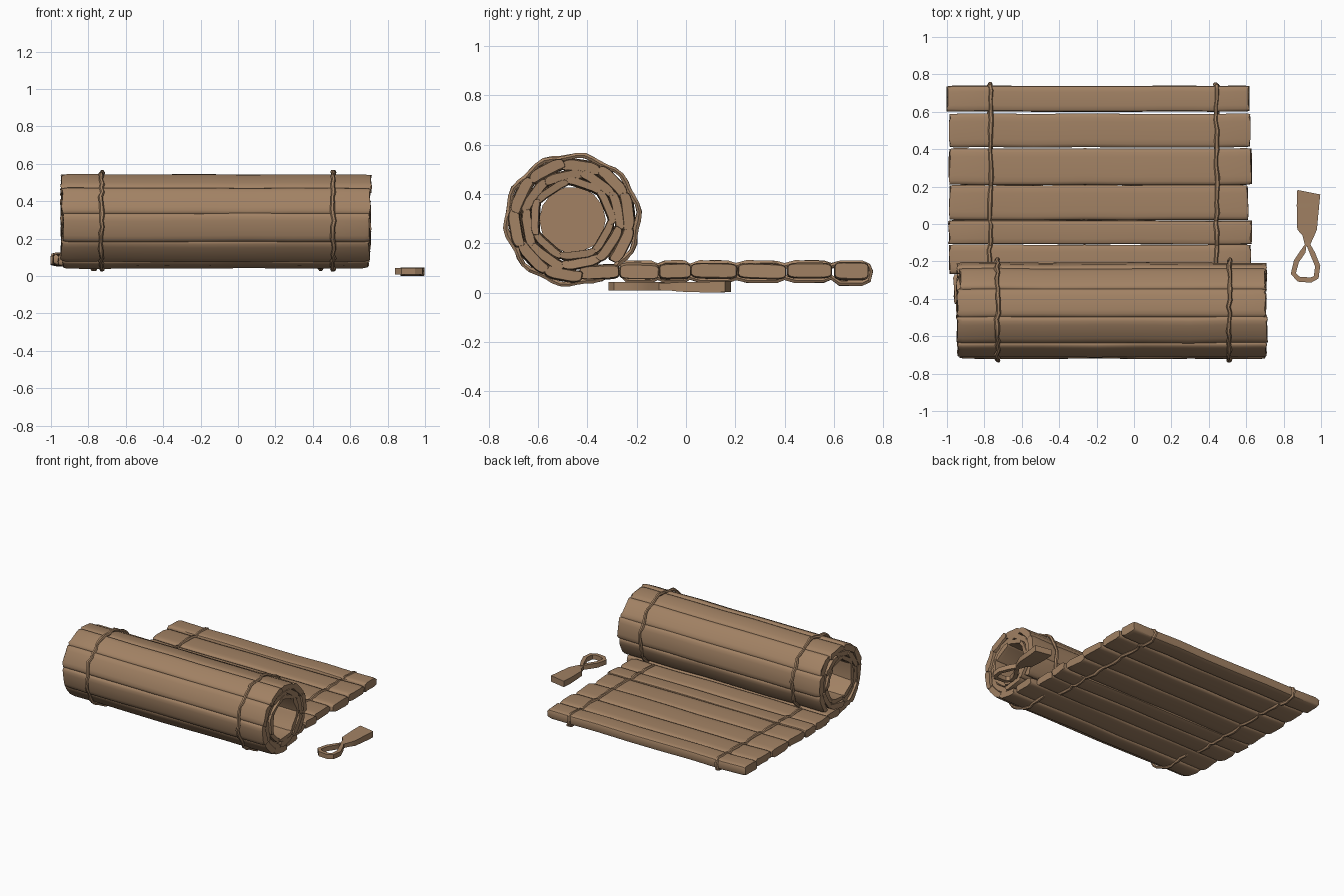
import bpy, bmesh, math, random
from mathutils import Vector

if "Cube" in bpy.data.objects:
    bpy.data.objects.remove(bpy.data.objects["Cube"])

random.seed(4)
wood = bpy.data.materials.new("brown bamboo")
wood.diffuse_color = (0.36, 0.222, 0.127, 1)
wood.use_nodes = True
wood.node_tree.nodes["Principled BSDF"].inputs["Base Color"].default_value = wood.diffuse_color


def finish(bm, name, angle=38):
    bmesh.ops.recalc_face_normals(bm, faces=bm.faces)
    me = bpy.data.meshes.new(name)
    bm.to_mesh(me)
    bm.free()
    ob = bpy.data.objects.new(name, me)
    bpy.context.collection.objects.link(ob)
    me.materials.append(wood)
    bpy.ops.object.select_all(action='DESELECT')
    ob.select_set(True)
    bpy.context.view_layer.objects.active = ob
    bpy.ops.object.shade_smooth_by_angle(angle=math.radians(angle))
    return ob


def skin(bm, rings, closed=False):
    """Bridge rings of points into a tube, capped unless it is closed."""
    vr = [[bm.verts.new(p) for p in r] for r in rings]
    n = len(vr[0])
    pairs = list(zip(vr, vr[1:])) + ([(vr[-1], vr[0])] if closed else [])
    for a, b in pairs:
        for i in range(n):
            bm.faces.new((a[i], a[(i + 1) % n], b[(i + 1) % n], b[i]))
    if not closed:
        bm.faces.new(vr[0][::-1])
        bm.faces.new(vr[-1])


def slat(bm, y, z, tilt, width, thick, x0, x1, bend=0.0):
    """Worn bamboo slat along x; tilt turns its section, bend arches it outward."""
    x0 += random.uniform(-.008, .008)
    x1 += random.uniform(-.01, .01)
    knot = random.uniform(-.3, .1)
    sec = []
    for i in range(16):
        a = 2 * math.pi * (i + .5) / 16
        c, s = math.cos(a), math.sin(a)
        sec.append((math.copysign(abs(c) ** .4, c) * width / 2,
                    math.copysign(abs(s) ** .4, s) * thick / 2))
    k = max(abs(u) for u, v in sec) * 2 / width
    jag = [random.uniform(0, .012) for _ in sec]
    rings = []
    for t in (0, .02, .12, .28, .45, .6, .75, .88, .98, 1):
        x = x0 + (x1 - x0) * t
        end = t in (0, 1)
        f = (.85 if end else 1) + .05 * math.exp(-((x - knot) / .04) ** 2)
        dy, dz = random.uniform(-.002, .002), random.uniform(-.003, .003)
        ring = []
        for (u, v), j in zip(sec, jag):
            w = v * f + bend * (1 - (2 * u / width) ** 2) + dz
            u2 = u / k * (.97 if end else 1) + dy
            px = x + (j if t == 0 else -j if t == 1 else 0)
            ring.append(Vector((px, y + u2 * math.cos(tilt) - w * math.sin(tilt),
                                z + u2 * math.sin(tilt) + w * math.cos(tilt))))
        rings.append(ring)
    skin(bm, rings)


def cord(bm, pts, x, rad=.012):
    """Uneven cord looped through points in the yz plane."""
    pts = [Vector((x + random.uniform(-.007, .007), p[0], p[1])) for p in pts]
    rings = []
    for i, p in enumerate(pts):
        d = (pts[(i + 1) % len(pts)] - pts[i - 1]).normalized()
        side = Vector((1, 0, 0))
        up = d.cross(side).normalized()
        r = rad * random.uniform(.8, 1.2)
        rings.append([p + (side * math.cos(a) + up * math.sin(a)) * r
                      for a in [j * math.pi / 3 for j in range(6)]])
    skin(bm, rings, closed=True)


# Unrolled mat: one slat between each pair of edges
edges = [.743, .595, .405, .208, .02, -.11, -.27]
bm = bmesh.new()
for i, (a, b) in enumerate(zip(edges, edges[1:])):
    slat(bm, (a + b) / 2, .087, random.uniform(-.03, .03), a - b - (.01 if i < 2 else .002),
         .074 if i == 0 else .064, -.998 if i == 0 else -.988, .622)
# Slat leading under the roll
slat(bm, -.35, .083, .05, .16, .058, -.965, .68)
finish(bm, "flat_slats")

# Rolled layers: mid radius, slat count, slats built, thickness, turn offset
CY, CZ, SZ = -.46, .295, .97
for name, r, n, built, th, off in (("outer_roll", .222, 10, 9, .05, -.16),
                                   ("middle_roll", .179, 8, 8, .042, .2),
                                   ("inner_roll", .143, 7, 7, .034, .15)):
    bm = bmesh.new()
    for k in range(built):
        a = -math.pi / 2 - math.tau * k / n + off
        rr = r + random.uniform(-.003, .003)
        w = 2 * (r + th * .3) * math.tan(math.pi / n)
        slat(bm, CY + rr * math.cos(a), CZ + SZ * rr * math.sin(a),
             a - math.pi / 2 + random.uniform(-.04, .04), w, th, -.945, .706, bend=.01)
    finish(bm, name)

# Disc closing the hollow of the roll
bm = bmesh.new()
skin(bm, [[Vector((x, CY + .135 * math.cos(i * math.tau / 14), CZ + .135 * math.sin(i * math.tau / 14)))
           for i in range(14)] for x in (-.13, -.11)])
finish(bm, "roll_core")

# Cords round the roll
bm = bmesh.new()
for x in (-.73, .51):
    pts = []
    for i in range(50):
        t = i * math.tau / 50
        rr = .266 + .007 * math.cos(10 * (t + math.pi / 2 + .16))
        pts.append((CY + rr * math.cos(t), CZ + SZ * rr * math.sin(t)))
    cord(bm, pts, x)
finish(bm, "roll_cords")

# Cords above and below the mat, dipping at each gap
bm = bmesh.new()
for x in (-.77, .44):
    top, low = [], []
    for i, (a, b) in enumerate(zip(edges, edges[1:])):
        for t in (.03, .2, .5, .8):
            y = a + (b - a) * t
            dip = .012 if t == .03 else 0
            top.append((y, .12 - dip))
            low.append((y, (.038 if i == 0 else .05) + dip))
    cord(bm, [(.747, .087)] + top + [(-.275, .085)] + low[::-1], x)
finish(bm, "mat_cords")

# Loose tag: flat strip tapering into its loop
bm = bmesh.new()
rings = []
for y, xa, xb, za, zb in ((.17, .873, .996, .002, .046), (.1, .87, .99, 0, .044),
                          (-.03, .873, .978, .004, .042), (-.06, .9, .965, .008, .04),
                          (-.115, .915, .94, .01, .038)):
    d = .012 if y == .17 else 0
    rings.append([Vector(p) for p in ((xa, y + d, za), (xb, y - d, za), (xb, y - d, zb), (xa, y + d, zb))])
skin(bm, rings)
finish(bm, "tag_strip", 30)

# Loop of the tag, a square-section closed band
path = [(.926, -.1), (.956, -.16), (.982, -.225), (.974, -.285), (.945, -.3),
        (.88, -.295), (.852, -.265), (.868, -.2), (.905, -.145)]
bm = bmesh.new()
rings = []
for i, p in enumerate(path):
    q, s = Vector(path[i - 1]), Vector(path[(i + 1) % len(path)])
    d = (s - q).normalized()
    nrm = Vector((d.y, -d.x)) * .014
    c = Vector(p)
    rings.append([Vector((*(c + nrm * m), z)) for m, z in ((-1, .008), (1, .008), (1, .042), (-1, .042))])
skin(bm, rings, closed=True)
finish(bm, "tag_loop", 30)
